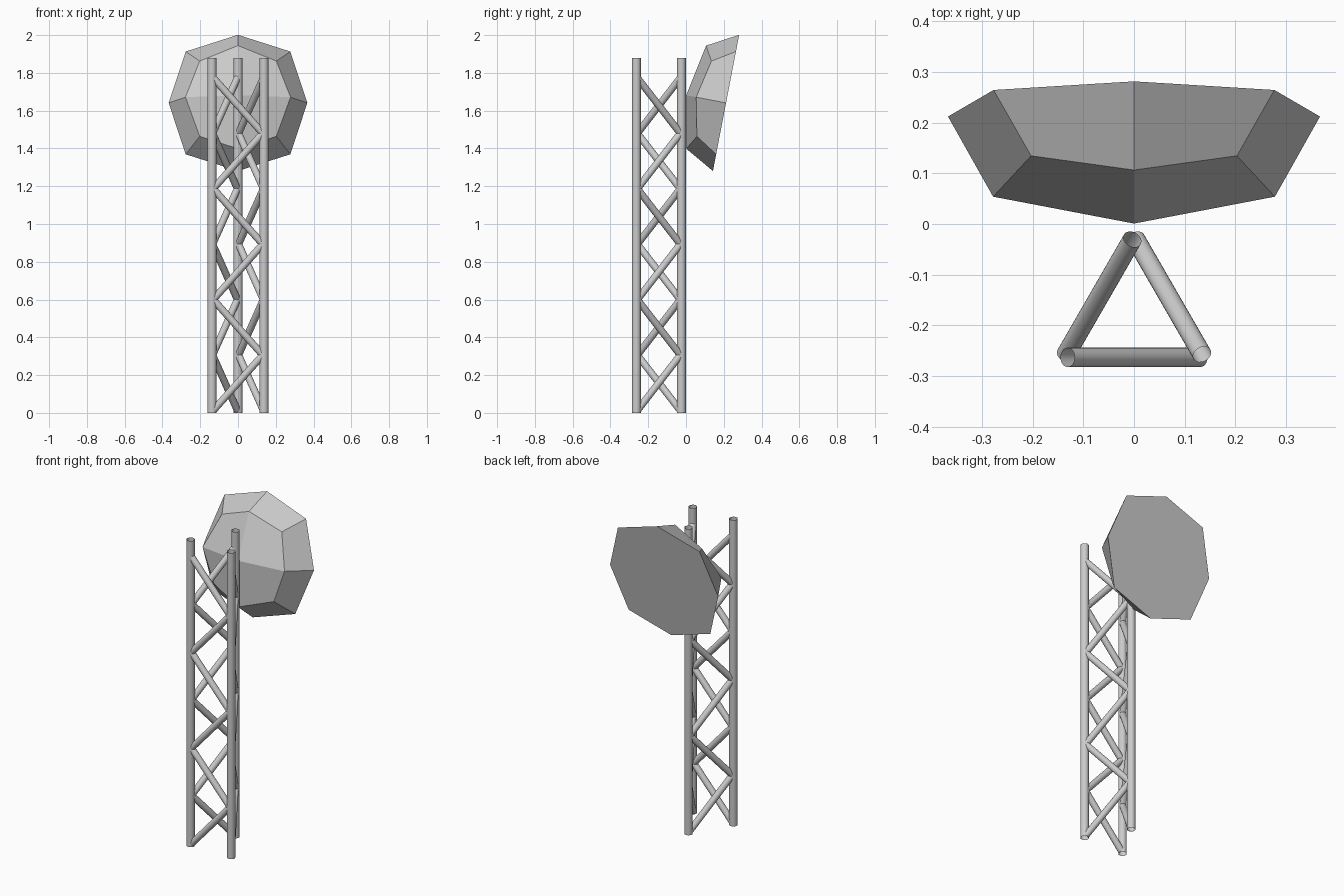
import bpy, bmesh, math
from mathutils import Vector, Matrix

if "Cube" in bpy.data.objects:
    bpy.data.objects.remove(bpy.data.objects["Cube"])


def tube(name, a, b, radius, sides=24):
    """Open-ended round tube between two points."""
    a, b = Vector(a), Vector(b)
    axis = b - a
    bpy.ops.mesh.primitive_cylinder_add(vertices=sides, radius=radius,
                                        depth=axis.length, end_fill_type='NOTHING',
                                        location=(a + b) / 2)
    ob = bpy.context.object
    ob.name = name
    ob.rotation_euler = axis.to_track_quat('Z', 'Y').to_euler()
    bpy.ops.object.shade_smooth_by_angle(angle=math.radians(30))
    return ob


# Three tower legs on an equilateral triangle
names = ["left", "right", "back"]
corners = [Vector((-0.1375, -0.263, 0)), Vector((0.1375, -0.263, 0)),
           Vector((0, -0.0245, 0))]
for n, c in zip(names, corners):
    tube(n + "_leg", c, c + Vector((0, 0, 1.878)), 0.0235)

# Zigzag braces on each face, going round the tower
START, STEP, INSET = 0.0127, 0.2935, 0.0065
for i, n in enumerate(names):
    p, q = corners[i], corners[(i + 1) % 3]
    along = (q - p).normalized() * INSET
    ends = [p + along, q - along]
    for k in range(6):
        z = START + k * STEP
        tube(f"{n}_brace_{k + 1}", ends[k % 2] + Vector((0, 0, z)),
             ends[(k + 1) % 2] + Vector((0, 0, z + STEP)), 0.019)

# Faceted dish: blocky half ball, flat side facing back and slightly down
bm = bmesh.new()


def ring(mid, diag, mid_depth, diag_depth):
    out = []
    for k in range(8):
        r, d = (mid, mid_depth) if k % 2 == 0 else (diag * math.sqrt(2), diag_depth)
        t = k * math.pi / 4
        out.append(bm.verts.new((r * math.cos(t), -d, r * math.sin(t))))
    return out


centre = bm.verts.new((0, -0.215, 0))
inner = ring(0.278, 0.203, 0.161, 0.118)
rim = ring(0.367, 0.277, 0, 0)
for k in range(0, 8, 2):
    bm.faces.new((centre, inner[k], inner[k + 1], inner[(k + 2) % 8]))
for k in range(8):
    j = (k + 1) % 8
    bm.faces.new((inner[k], rim[k], rim[j], inner[j]))
bm.faces.new(rim)
bmesh.ops.recalc_face_normals(bm, faces=bm.faces)
mesh = bpy.data.meshes.new("dish")
bm.to_mesh(mesh)
bm.free()
dish = bpy.data.objects.new("dish", mesh)
bpy.context.collection.objects.link(dish)
dish.location = (0, 0.212, 1.641)
dish.rotation_euler = (-math.radians(10.9), 0, 0)
